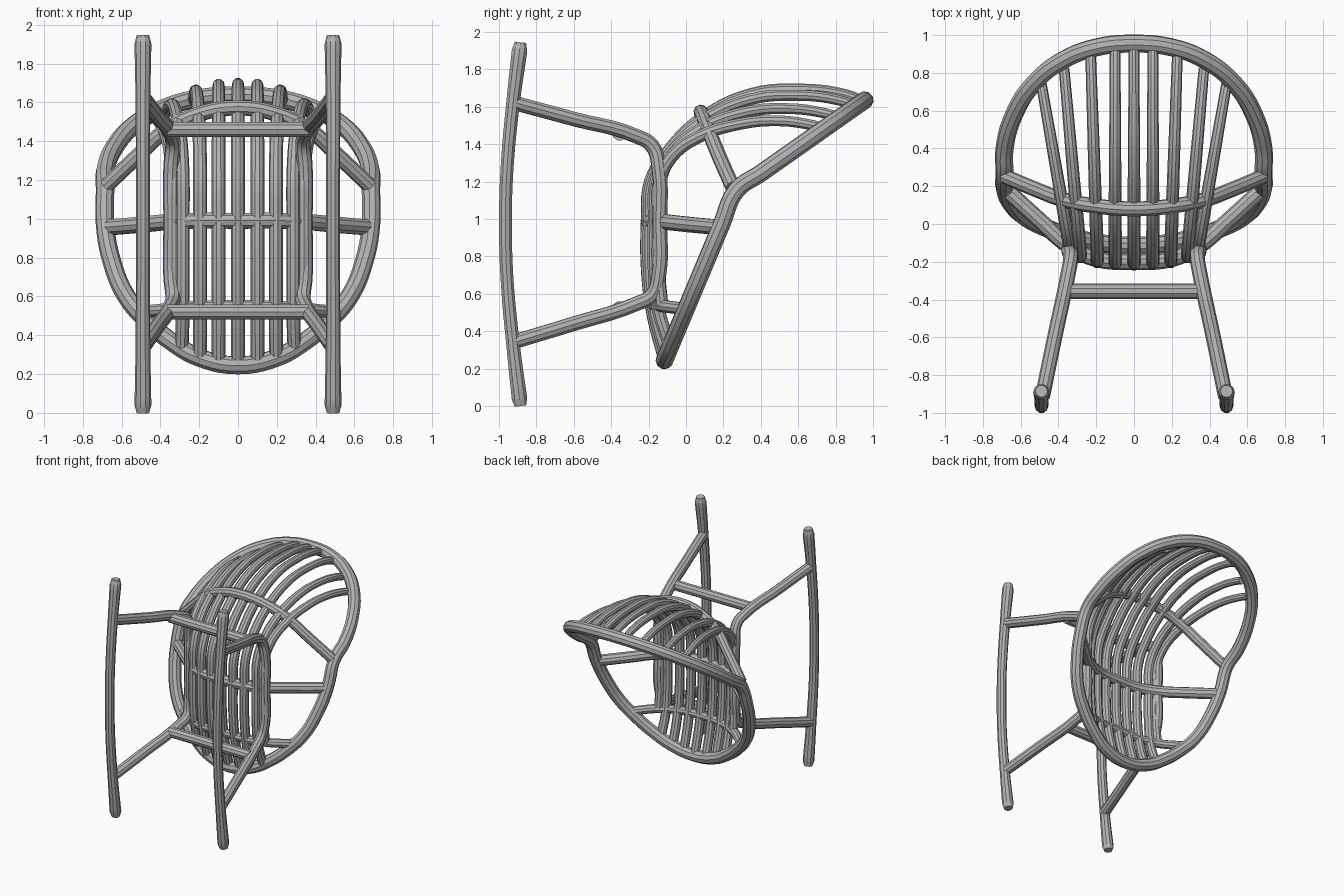
import bpy
from mathutils import Vector

cube = bpy.data.objects.get("Cube")
if cube:
    bpy.data.objects.remove(cube, do_unlink=True)

cane = bpy.data.materials.new("grey_cane")
cane.use_nodes = True
cane.diffuse_color = (0.45, 0.45, 0.45, 1)
cane.node_tree.nodes["Principled BSDF"].inputs["Base Color"].default_value = (0.45, 0.45, 0.45, 1)


def tube(name, points, radius, closed=False, radii=None):
    """Round cane following a smooth path, turned into a mesh."""
    curve = bpy.data.curves.new(name, "CURVE")
    curve.dimensions = "3D"
    curve.bevel_depth = radius
    curve.bevel_resolution = 3
    curve.resolution_u = 5
    curve.use_fill_caps = True
    spline = curve.splines.new("BEZIER")
    spline.bezier_points.add(len(points) - 1)
    spline.use_cyclic_u = closed
    for i, (bp, co) in enumerate(zip(spline.bezier_points, points)):
        bp.co = co
        bp.handle_left_type = bp.handle_right_type = "AUTO"
        bp.radius = radii[i] if radii else 1
    obj = bpy.data.objects.new(name, curve)
    bpy.context.collection.objects.link(obj)
    bpy.ops.object.select_all(action="DESELECT")
    obj.select_set(True)
    bpy.context.view_layer.objects.active = obj
    bpy.ops.object.convert(target="MESH")
    obj = bpy.context.view_layer.objects.active
    obj.data.materials.clear()
    obj.data.materials.append(cane)
    bpy.ops.object.shade_smooth_by_angle()
    return obj


def flip(points):
    return [(-x, y, z) for x, y, z in points]


def mirrored(half):
    """Full path from a half that starts on the centre line."""
    return flip(half[:0:-1]) + half


SIDES = (("left", 1), ("right", -1))

# Bent rim: a lower hoop and an upper hoop meeting at a crease
lower = [(0, .245), (.2, .285), (.34, .365), (.46, .465), (.575, .6),
         (.65, .78), (.685, .97)]
upper = [(.685, .27), (.685, .4), (.635, .58), (.53, .745), (.38, .865), (.2, .935), (0, .955)]
rim = [(x, -.115 + (z - .245) * .42, z) for x, z in lower]
rim += [(x, y, 1.15 + (y - .265) * .703) for x, y in upper]
tube("seat_rim", rim + flip(rim[-2:0:-1]), .048, closed=True)

# Fan of slats, blended from a centre profile to a shallower outer one
centre = [(-.115, .25), (-.175, .48), (-.205, .7), (-.207, 1.0), (-.19, 1.2), (-.085, 1.375),
          (.095, 1.547), (.35, 1.67), (.61, 1.695), (.85, 1.668), (.95, 1.632)]
outer = [(-.07, .37), (-.13, .54), (-.145, .7), (-.145, 1.0), (-.14, 1.2), (-.08, 1.33),
         (.06, 1.435), (.3, 1.51), (.5, 1.525), (.66, 1.505), (.74, 1.485)]
slats = [(0, 0), (.1, .1), (.195, .23), (.285, .37), (.335, .49)]
for n, (base, tip) in enumerate(slats):
    blend = (base / .335) ** 3
    path, radii = [], []
    for c, o in zip(centre, outer):
        y, z = Vector(c).lerp(Vector(o), blend)
        end_y = .95 + (.74 - .95) * blend
        fan = max(0, (y + .15) / (end_y + .15))
        path.append((base + (tip - base) * fan, y, z))
        radii.append(1 - .22 * fan)
    if n == 4:
        path, radii = path[1:], radii[1:]
    if n == 0:
        tube("centre_slat", path, .036, radii=radii)
        continue
    for side, s in SIDES:
        tube(f"{side}_slat_{n}", path if s > 0 else flip(path), .036, radii=radii)

# Cross hoops binding the slats to the rim
tube("upper_hoop", mirrored([(0, .08, 1.572), (.2, .095, 1.54), (.38, .13, 1.45),
                             (.5, .175, 1.34), (.68, .25, 1.17)]), .04)
tube("middle_hoop", mirrored([(0, -.2, .99), (.2, -.185, .99), (.34, -.12, .985),
                              (.5, .02, .97), (.68, .185, .955)]), .043)
tube("lower_hoop", mirrored([(0, -.185, .55), (.2, -.175, .545), (.34, -.125, .535),
                             (.49, -.01, .52)]), .034)

# Leg frames, each a single bent cane running beside the slats
leg = [(.485, -.915, 1.62), (.42, -.6, 1.535), (.35, -.27, 1.445), (.335, -.18, 1.39),
       (.345, -.145, 1.27), (.345, -.14, .98), (.345, -.145, .7), (.335, -.18, .595),
       (.35, -.27, .545), (.42, -.6, .44), (.485, -.915, .345)]
runner = [(.49, -.885, .0), (.49, -.89, .04), (.49, -.925, .33), (.49, -.958, .7), (.49, -.965, .98),
          (.49, -.958, 1.25), (.49, -.925, 1.62), (.49, -.89, 1.9), (.49, -.885, 1.945)]
runner_radii = [.85, 1.15, 1, .95, .95, .95, 1, 1.15, .85]
for side, s in SIDES:
    tube(f"{side}_leg_frame", leg if s > 0 else flip(leg), .04)
    tube(f"{side}_runner", runner if s > 0 else flip(runner), .038, radii=runner_radii)

# Stretchers between the leg frames
for name, z in (("top_stretcher", 1.46), ("bottom_stretcher", .52)):
    tube(name, [(-.365, -.355, z), (0, -.355, z), (.365, -.355, z)], .041)
